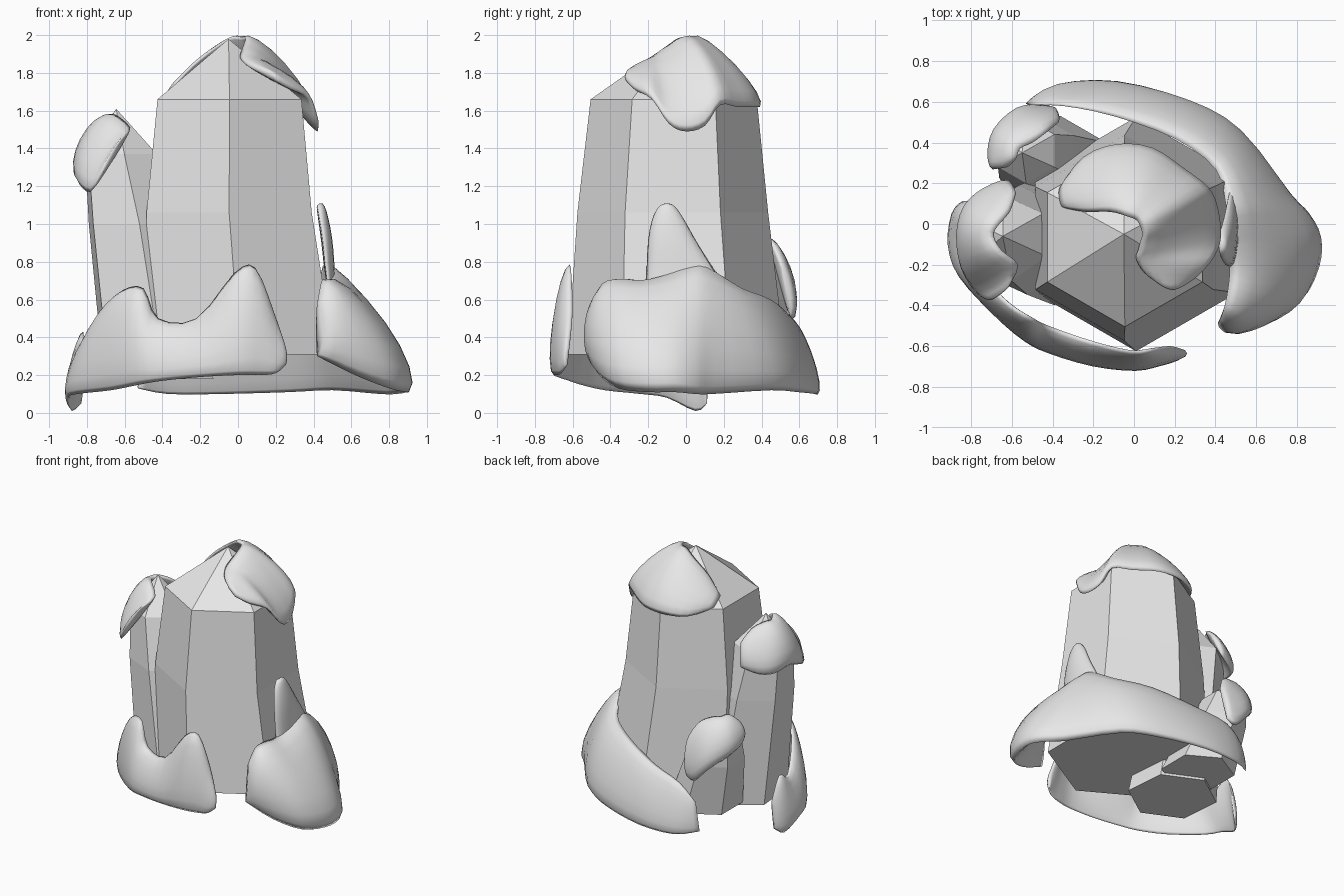
import bpy
import bmesh
import math
from mathutils import Vector

old = bpy.data.objects.get("Cube")
if old:
    bpy.data.objects.remove(old, do_unlink=True)

# One plain grey for crystals and snow
GREY = (0.8, 0.8, 0.8, 1.0)
grey = bpy.data.materials.new("plain_grey")
grey.use_nodes = True
grey.diffuse_color = GREY
grey.node_tree.nodes["Principled BSDF"].inputs["Base Color"].default_value = GREY


def finish(name, bm, smooth):
    """Turn a bmesh into a named, coloured object."""
    bmesh.ops.recalc_face_normals(bm, faces=bm.faces)
    for face in bm.faces:
        face.smooth = smooth
    mesh = bpy.data.meshes.new(name)
    bm.to_mesh(mesh)
    bm.free()
    mesh.materials.append(grey)
    obj = bpy.data.objects.new(name, mesh)
    bpy.context.scene.collection.objects.link(obj)
    return obj


def bridge(bm, lower, upper):
    """Join two closed rings with quads."""
    count = len(lower)
    for i in range(count):
        j = (i + 1) % count
        bm.faces.new((lower[i], lower[j], upper[j], upper[i]))


def crystal(name, rings, tip, turn=0):
    """Six-sided shaft through rings of (x, y, z, radius), ending in a point."""
    bm = bmesh.new()
    loops = []
    for x, y, z, radius in rings:
        loop = []
        for i in range(6):
            angle = math.pi / 2 + math.radians(turn) + i * math.tau / 6
            loop.append(bm.verts.new((x + radius * math.cos(angle),
                                      y + radius * math.sin(angle), z)))
        loops.append(loop)
    bm.faces.new(loops[0])
    for lower, upper in zip(loops, loops[1:]):
        bridge(bm, lower, upper)
    apex = bm.verts.new(tip)
    for i in range(6):
        bm.faces.new((loops[-1][i], loops[-1][(i + 1) % 6], apex))
    return finish(name, bm, False)


def spline(points, steps):
    """Catmull-Rom curve through the points."""
    pts = [Vector(p) for p in points]
    result = []
    for i in range(len(pts) - 1):
        a, b = pts[max(i - 1, 0)], pts[i]
        c, d = pts[i + 1], pts[min(i + 2, len(pts) - 1)]
        for s in range(steps):
            t = s / steps
            result.append(b + (c - a) * (t / 2)
                          + (a * 2 - b * 5 + c * 4 - d) * (t * t / 2)
                          + (b * 3 - a - c * 3 + d) * (t ** 3 / 2))
    result.append(pts[-1])
    return result


def snow(name, anchor, bulge, outer_edge, inner_edge, taper=0, steps=3, segments=8):
    """Lens-shaped drift lofted between two edges, swelling away from the anchor."""
    bm = bmesh.new()
    rows = list(zip(spline(outer_edge, steps), spline(inner_edge, steps)))
    loops = []
    for k, (low, high) in enumerate(rows):
        chord = high - low
        out = (low + high) / 2 - Vector(anchor)
        out -= chord * (out.dot(chord) / chord.length_squared)
        out.normalize()
        along = k / (len(rows) - 1)
        swell = bulge * (0.3 + 0.7 * math.sqrt(max(math.sin(math.pi * along), 0)))
        swell *= 1 - taper * along
        loop = []
        for i in range(2 * segments):
            angle = math.pi * i / segments
            v = (1 - math.cos(angle)) / 2
            side = math.sin(angle)
            depth = swell * (side if side > 0 else 0.2 * side)
            loop.append(bm.verts.new(low + chord * v + out * depth))
        loops.append(loop)
    for lower, upper in zip(loops, loops[1:]):
        bridge(bm, lower, upper)
    bm.faces.new(loops[0])
    bm.faces.new(loops[-1])
    return finish(name, bm, True)


# Three crystals
crystal("large_crystal",
        [(0.01, -0.05, 0.31, 0.575), (-0.047, -0.07, 1.06, 0.505),
         (-0.045, -0.065, 1.66, 0.44)], (-0.05, -0.05, 1.98))
crystal("medium_crystal",
        [(-0.42, -0.08, 0.18, 0.32), (-0.545, -0.08, 1.0, 0.27),
         (-0.62, -0.07, 1.37, 0.21)], (-0.645, -0.06, 1.61), turn=5)
crystal("small_crystal",
        [(-0.36, 0.27, 0.2, 0.26), (-0.48, 0.33, 0.6, 0.21),
         (-0.53, 0.36, 0.8, 0.16)], (-0.55, 0.35, 0.94))

# Drift round the back and left foot
snow("back_snow_drift", (0, -0.05, 0.3), 0.165,
     [(.42, -.51, .3), (.62, -.46, .2), (.8, -.36, .13), (.89, -.2, .11),
      (.9, -.06, .11), (.84, .05, .1), (.75, .14, .1), (.5, .45, .12),
      (.27, .59, .11), (-.08, .69, .1), (-.37, .68, .1), (-.53, .59, .13)],
     [(.42, -.48, .58), (.44, -.42, .69), (.46, -.33, .71), (.47, -.22, .7),
      (.46, -.1, .73), (.46, 0, .77), (.45, .1, .78), (.4, .27, .67),
      (.2, .42, .61), (-.1, .53, .52), (-.35, .58, .46), (-.49, .58, .34)],
     taper=0.75)

# Thin spike of snow climbing the large crystal
snow("snow_spike", (0, -0.07, 0.8), 0.05,
     [(.5, -.22, .55), (.47, -.21, .72), (.45, -.2, .92), (.43, -.17, 1.05),
      (.42, -.13, 1.1)],
     [(.5, .27, .55), (.47, .16, .74), (.45, .06, .9), (.43, -.02, 1.04),
      (.42, -.07, 1.1)])

# Drift round the front and right foot, with two peaks
snow("front_snow_drift", (-0.2, -0.05, 0.3), 0.055,
     [(-.83, .11, .05), (-.88, .05, .01), (-.9, -.1, .08), (-.85, -.24, .1),
      (-.67, -.43, .12), (-.52, -.56, .15), (-.4, -.62, .17), (-.2, -.68, .19),
      (0, -.7, .2), (.12, -.68, .2), (.2, -.66, .21), (.25, -.63, .25)],
     [(-.81, .11, .25), (-.82, .03, .43), (-.8, -.1, .38), (-.71, -.28, .55),
      (-.61, -.39, .65), (-.5, -.46, .66), (-.42, -.5, .5), (-.22, -.57, .5),
      (-.02, -.62, .74), (.09, -.61, .77), (.18, -.6, .55), (.25, -.62, .34)])

# Snow caps on the crystal tips
snow("large_crystal_snow_cap", (-0.05, -0.05, 1.4), 0.072,
     [(-.36, .18, 1.66), (-.24, .33, 1.62), (-.08, .39, 1.62), (.09, .37, 1.62),
      (.24, .27, 1.62), (.36, .18, 1.63), (.4, .1, 1.52), (.42, 0, 1.49),
      (.42, -.09, 1.53), (.38, -.18, 1.66), (.29, -.27, 1.71), (.2, -.32, 1.76)],
     [(-.35, .08, 1.72), (-.24, .06, 1.84), (-.12, .06, 1.94), (-.04, .04, 1.99),
      (.01, .02, 1.99), (.03, -.01, 1.99), (.04, -.05, 1.98), (.03, -.09, 1.95),
      (.02, -.13, 1.92), (.01, -.17, 1.88), (.05, -.24, 1.84), (.13, -.3, 1.8)])
snow("medium_crystal_snow_cap", (-0.6, -0.05, 1.1), 0.075,
     [(-.62, .21, 1.28), (-.74, .16, 1.24), (-.82, .08, 1.24), (-.85, -.05, 1.26),
      (-.84, -.2, 1.21), (-.78, -.32, 1.17), (-.71, -.37, 1.28)],
     [(-.58, .15, 1.45), (-.61, .06, 1.53), (-.67, -.01, 1.57), (-.69, -.06, 1.57),
      (-.65, -.13, 1.58), (-.57, -.2, 1.51), (-.61, -.3, 1.45)])
snow("small_crystal_snow_cap", (-0.48, 0.32, 0.55), 0.075,
     [(-.69, .27, .8), (-.7, .34, .74), (-.67, .45, .69), (-.57, .55, .6),
      (-.46, .56, .49), (-.39, .55, .52)],
     [(-.62, .28, .9), (-.58, .32, .95), (-.56, .37, .95), (-.5, .4, .94),
      (-.43, .45, .9), (-.37, .5, .78)])
